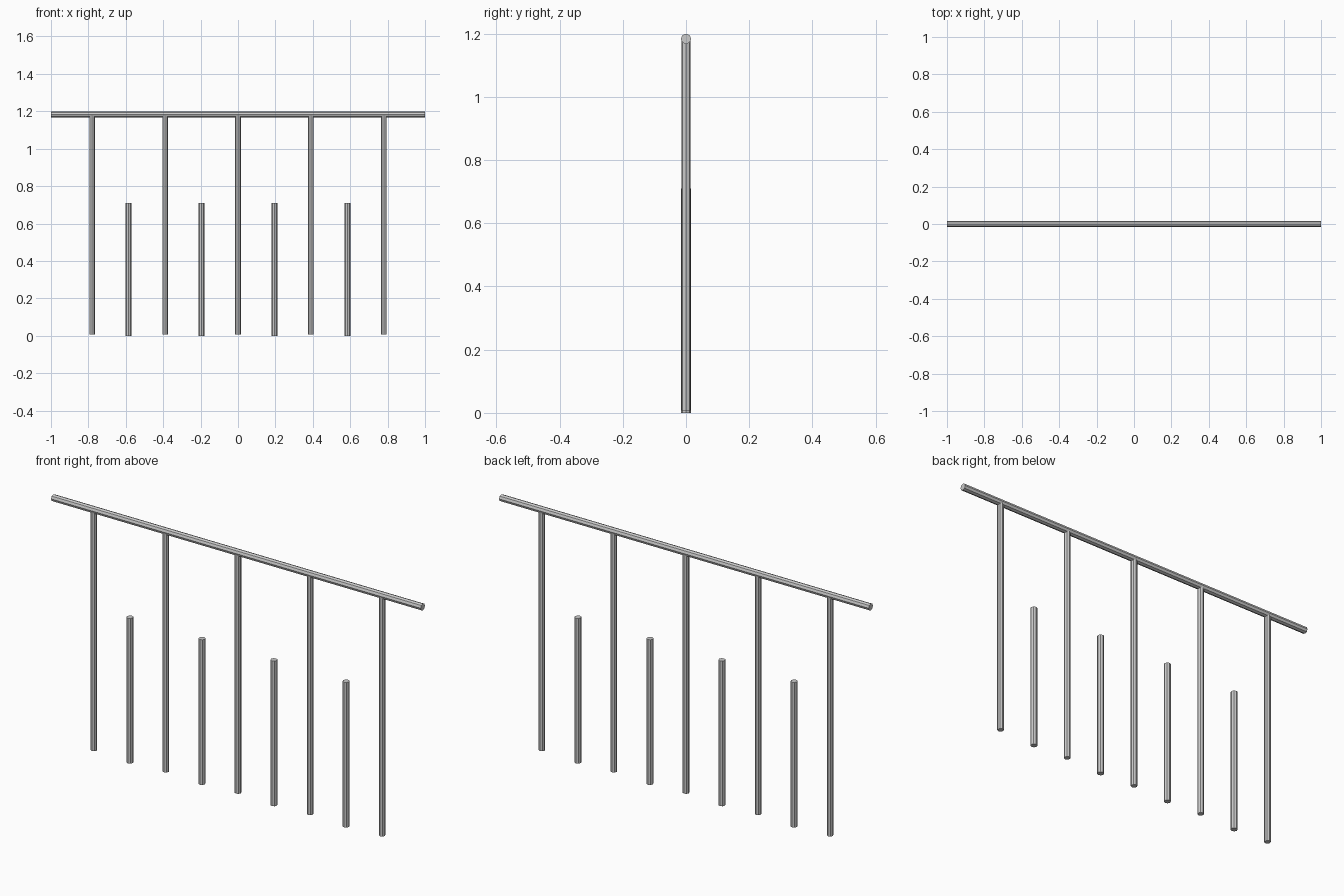
import bpy
from math import pi

if "Cube" in bpy.data.objects:
    bpy.data.objects.remove(bpy.data.objects["Cube"])


def bar(name, radius, length, location, rotation=(0, 0, 0)):
    """Flat-faced eight-sided bar."""
    bpy.ops.mesh.primitive_cylinder_add(vertices=8, radius=radius, depth=length,
                                        location=location, rotation=rotation)
    bpy.context.object.name = name


# Top handrail along x
bar("handrail", 0.0165, 2.0, (0, 0, 1.183), (0, pi / 2, 0))

SPACING = 0.39

# Tall posts carrying the rail
for i in range(5):
    bar(f"tall_post_{i + 1}", 0.0148, 1.17, ((i - 2) * SPACING, 0, 0.593))

# Short posts midway between the tall ones
for i in range(4):
    bar(f"short_post_{i + 1}", 0.016, 0.71, ((i - 1.5) * SPACING, 0, 0.355))
